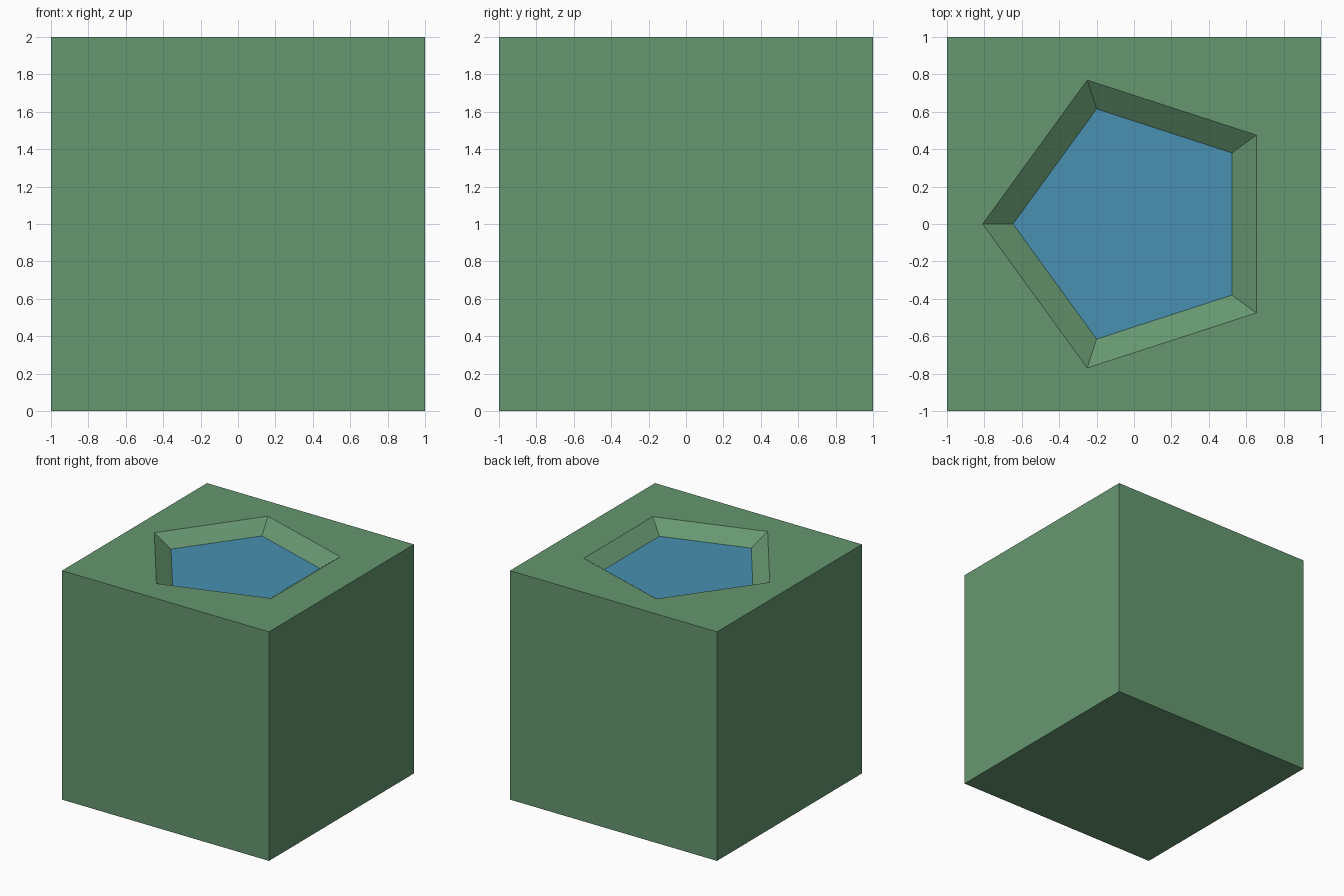
import bpy, bmesh
from math import cos, sin, pi

if "Cube" in bpy.data.objects:
    bpy.data.objects.remove(bpy.data.objects["Cube"])


def material(name, rgb):
    m = bpy.data.materials.new(name)
    m.diffuse_color = (*rgb, 1)
    m.use_nodes = True
    m.node_tree.nodes["Principled BSDF"].inputs["Base Color"].default_value = m.diffuse_color
    return m


def ring(bm, sides, radius, z, start):
    return [bm.verts.new((radius * cos(start + 2 * pi * i / sides),
                          radius * sin(start + 2 * pi * i / sides), z))
            for i in range(sides)]


def walls(bm, lower, upper):
    n = len(lower)
    for i in range(n):
        j = (i + 1) % n
        bm.faces.new((lower[i], lower[j], upper[j], upper[i]))


def loop_edges(bm, verts):
    return [bm.edges.get((verts[i - 1], verts[i])) for i in range(len(verts))]


def finish(bm, name, mat):
    mesh = bpy.data.meshes.new(name)
    bm.to_mesh(mesh)
    bm.free()
    mesh.materials.append(mat)
    obj = bpy.data.objects.new(name, mesh)
    bpy.context.collection.objects.link(obj)


RIM, FLOOR, DEPTH = 0.809, 0.647, 0.1

# Ground block: a cube whose top opens into a sloped pentagonal basin
bm = bmesh.new()
base = ring(bm, 4, 2 ** 0.5, 0, pi / 4)
top = ring(bm, 4, 2 ** 0.5, 2, pi / 4)
bm.faces.new(base[::-1])
walls(bm, base, top)
rim = ring(bm, 5, RIM, 2, pi)
bank = ring(bm, 5, FLOOR, 2 - DEPTH, pi)
walls(bm, rim, bank)
bmesh.ops.triangle_fill(bm, use_beauty=True, normal=(0, 0, 1),
                        edges=loop_edges(bm, top) + loop_edges(bm, rim))
# Top and basin banks all face upward
bm.normal_update()
for f in bm.faces:
    if f.calc_center_median().z > 1.9 and f.normal.z < 0:
        f.normal_flip()
finish(bm, "ground_block", material("grass", (0.133, 0.31, 0.163)))

# Water surface at the bottom of the basin
bm = bmesh.new()
bm.faces.new(ring(bm, 5, FLOOR, 2 - DEPTH, pi))
finish(bm, "water_surface", material("water", (0.065, 0.279, 0.44)))
